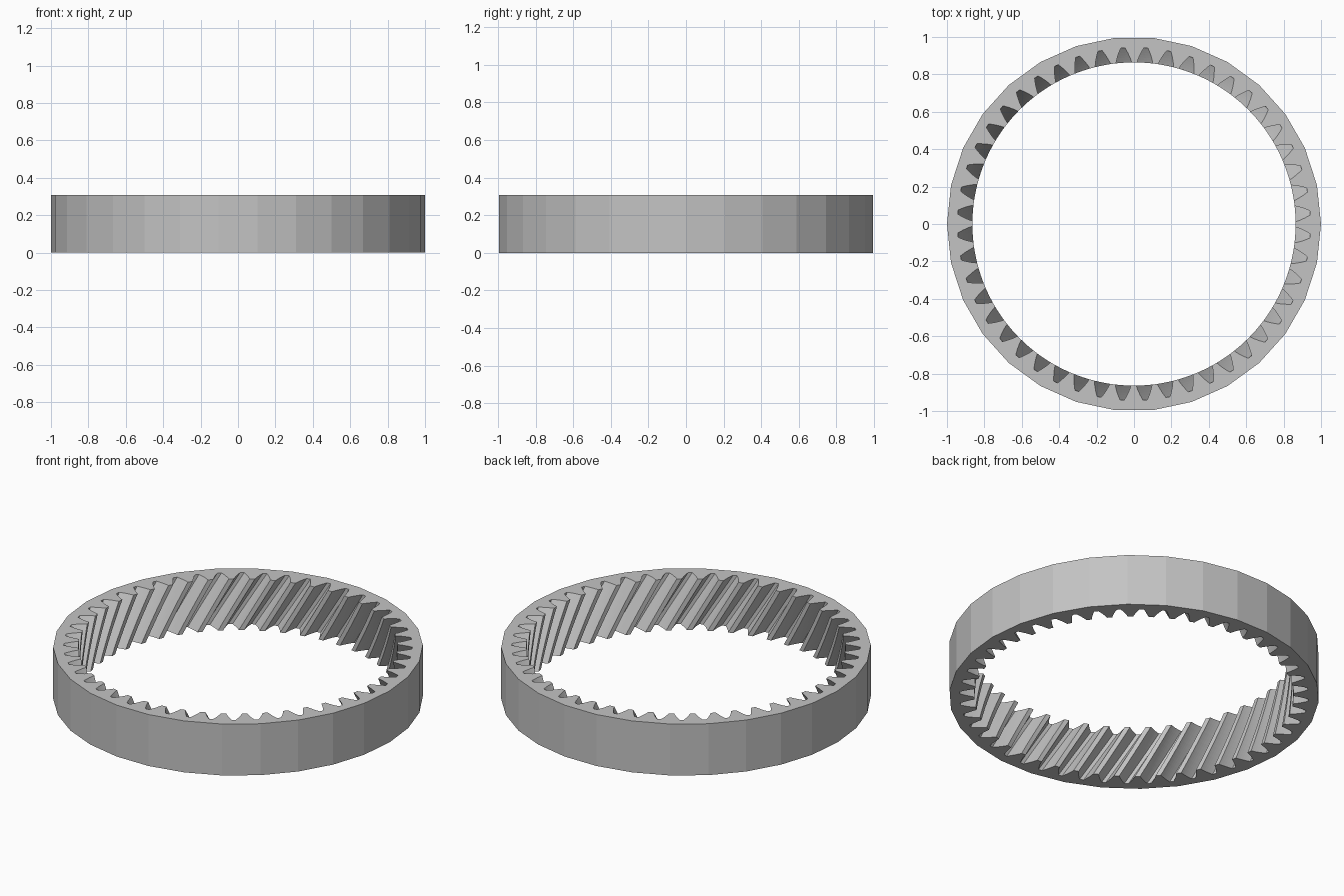
import bpy
import bmesh
from math import acos, cos, sin, tan, pi, radians

cube = bpy.data.objects.get("Cube")
if cube:
    bpy.data.objects.remove(cube, do_unlink=True)

TEETH, SIDES, SLICES, STEPS = 48, 30, 12, 6
HEIGHT = 0.307
TIP, PITCH, ROOT = 0.864, 0.9, 0.943
BASE = PITCH * cos(radians(22.8))
HALF_GAP = radians(1.97)          # half width of a tooth gap at the pitch circle
TWIST = radians(-11.4)            # clockwise going up


def involute(radius):
    a = acos(BASE / radius)
    return tan(a) - a


def gap_half_angle(radius):
    return HALF_GAP + involute(PITCH) - involute(radius)


# One tooth gap as (angle, radius): up one flank, across the root, down the other
radii = [TIP + (ROOT - TIP) * i / STEPS for i in range(STEPS + 1)]
flank = [(gap_half_angle(r), r) for r in radii]
gap = [(-a, r) for a, r in flank] + [(a, r) for a, r in reversed(flank)]
gap.append((pi / TEETH, TIP))     # middle of the tooth tip
profile = [(a + k * 2 * pi / TEETH, r) for k in range(TEETH) for a, r in gap]
outline = [(k * 2 * pi / SIDES, 1.0) for k in range(SIDES)]

bm = bmesh.new()


def ring(points, z, turn=0.0):
    return [bm.verts.new((r * cos(a + turn), r * sin(a + turn), z)) for a, r in points]


def walls(low, high):
    n = len(low)
    for i in range(n):
        j = (i + 1) % n
        bm.faces.new((low[i], low[j], high[j], high[i]))


def loop_edges(loop):
    return [bm.edges.get((v, loop[i - 1])) for i, v in enumerate(loop)]


# Faceted outer rim
outer = [ring(outline, 0), ring(outline, HEIGHT)]
walls(*outer)

# Helical inner teeth
inner = [ring(profile, HEIGHT * s / SLICES, TWIST * s / SLICES) for s in range(SLICES + 1)]
for low, high in zip(inner, inner[1:]):
    walls(low, high)

# Flat end faces between the rim and the teeth
for rim, teeth, up in ((outer[0], inner[0], -1), (outer[1], inner[-1], 1)):
    bmesh.ops.triangle_fill(bm, use_beauty=True, use_dissolve=False,
                            edges=loop_edges(rim) + loop_edges(teeth), normal=(0, 0, up))
bmesh.ops.recalc_face_normals(bm, faces=bm.faces[:])

mesh = bpy.data.meshes.new("ring_gear")
bm.to_mesh(mesh)
bm.free()
gear = bpy.data.objects.new("ring_gear", mesh)
bpy.context.collection.objects.link(gear)

# Plain grey
grey = bpy.data.materials.new("plain_grey")
grey.use_nodes = True
colour = (0.55, 0.55, 0.55, 1)
grey.diffuse_color = colour
for node in grey.node_tree.nodes:
    if node.type == 'BSDF_PRINCIPLED':
        node.inputs["Base Color"].default_value = colour
mesh.materials.append(grey)
